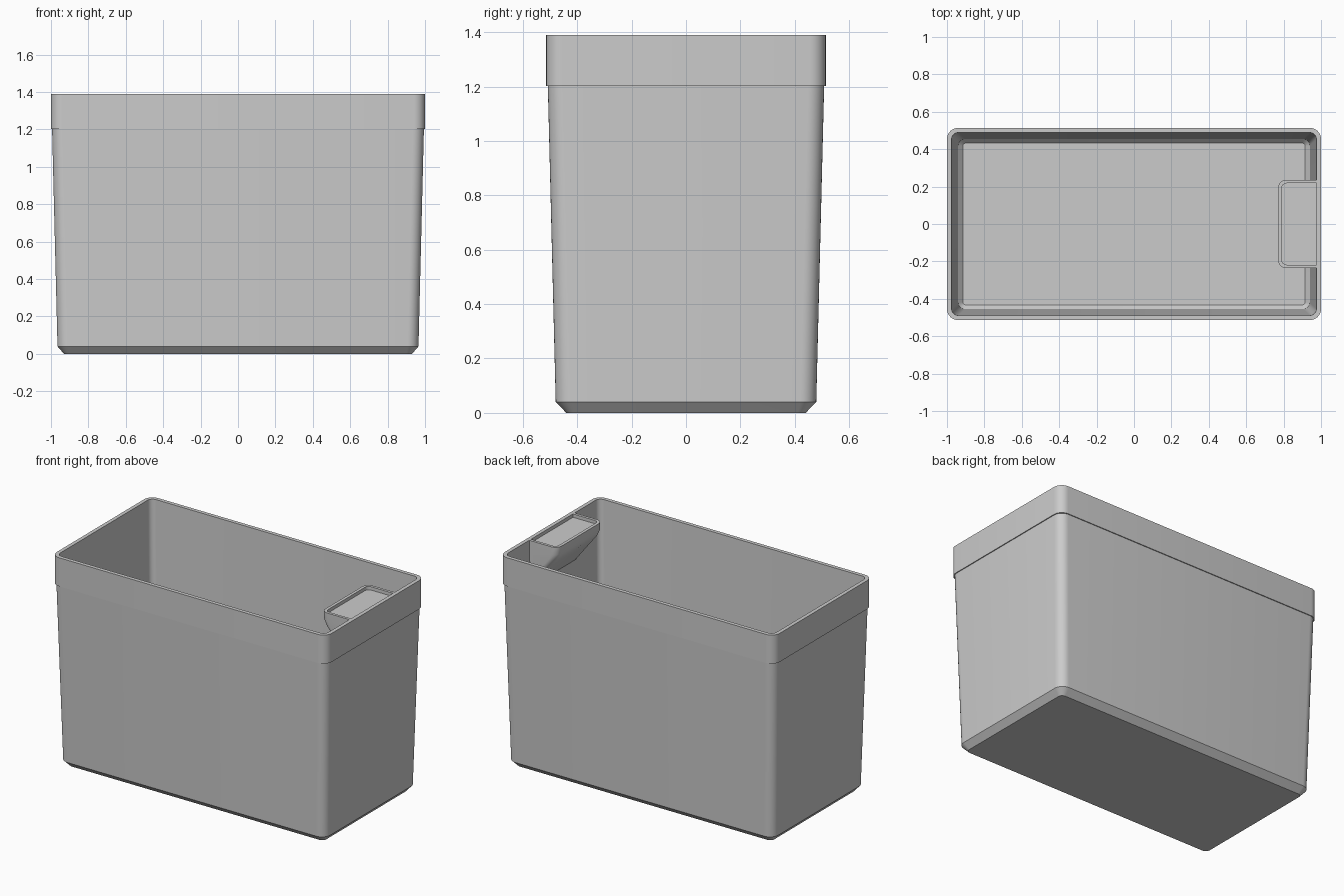
import bpy, bmesh, math

if "Cube" in bpy.data.objects:
    bpy.data.objects.remove(bpy.data.objects["Cube"])

grey = bpy.data.materials.new("plain grey")
grey.diffuse_color = (0.6, 0.6, 0.6, 1)
grey.use_nodes = True
grey.node_tree.nodes["Principled BSDF"].inputs["Base Color"].default_value = grey.diffuse_color


def rounded_rect(x0, x1, y0, y1, z, r_left, r_right, seg=8):
    """Rounded rectangle loop with separate radii for the left and right corners."""
    corners = [(x1, y1, -1, -1, r_right, 0), (x0, y1, 1, -1, r_left, 90),
               (x0, y0, 1, 1, r_left, 180), (x1, y0, -1, 1, r_right, 270)]
    pts = []
    for cx, cy, sx, sy, r, start in corners:
        n = seg if r > 0 else 0
        for i in range(n + 1):
            a = math.radians(start + 90 * i / max(n, 1))
            ox, oy = (cx + sx * r, cy + sy * r)
            pts.append((ox + r * math.cos(a), oy + r * math.sin(a), z))
    return pts


def loft(name, loops):
    """Skin a stack of matching loops and cap both ends."""
    bm = bmesh.new()
    rings = [[bm.verts.new(p) for p in loop] for loop in loops]
    for a, b in zip(rings, rings[1:]):
        n = len(a)
        for i in range(n):
            j = (i + 1) % n
            bm.faces.new((a[i], a[j], b[j], b[i]))
    bm.faces.new(rings[0][::-1])
    bm.faces.new(rings[-1])
    bmesh.ops.recalc_face_normals(bm, faces=bm.faces)
    mesh = bpy.data.meshes.new(name)
    bm.to_mesh(mesh)
    bm.free()
    obj = bpy.data.objects.new(name, mesh)
    bpy.context.collection.objects.link(obj)
    mesh.materials.append(grey)
    bpy.ops.object.select_all(action='DESELECT')
    obj.select_set(True)
    bpy.context.view_layer.objects.active = obj
    bpy.ops.object.shade_smooth_by_angle(angle=math.radians(30))
    return obj


# Tapered bin: half width, half depth, height, corner radius
# (up the outside, over the rim, down the inside to the floor)
bin_profile = [
    (0.930, 0.440, 0.000, 0.030),
    (0.965, 0.479, 0.040, 0.060),
    (0.994, 0.508, 1.202, 0.060),
    (1.000, 0.514, 1.202, 0.060),
    (1.000, 0.514, 1.390, 0.060),
    (0.975, 0.489, 1.390, 0.036),
    (0.940, 0.455, 0.050, 0.036),
    (0.915, 0.432, 0.025, 0.015),
]
loft("bin_body", [rounded_rect(-hx, hx, -hy, hy, z, r, r)
                  for hx, hy, z, r in bin_profile])

# Ledge on the inside of the right wall: sloped support, lip, shallow recess
# (front x, back x, half width, height, corner radius)
ledge_profile = [
    (0.972, 0.978, 0.236, 1.080, 0.003),
    (0.830, 0.978, 0.236, 1.250, 0.045),
    (0.790, 0.978, 0.236, 1.300, 0.045),
    (0.770, 0.978, 0.236, 1.340, 0.045),
    (0.770, 0.978, 0.236, 1.390, 0.045),
    (0.790, 0.975, 0.218, 1.390, 0.027),
    (0.790, 0.975, 0.218, 1.368, 0.027),
]
loft("inner_ledge", [rounded_rect(x0, x1, -hy, hy, z, r, 0)
                     for x0, x1, hy, z, r in ledge_profile])
